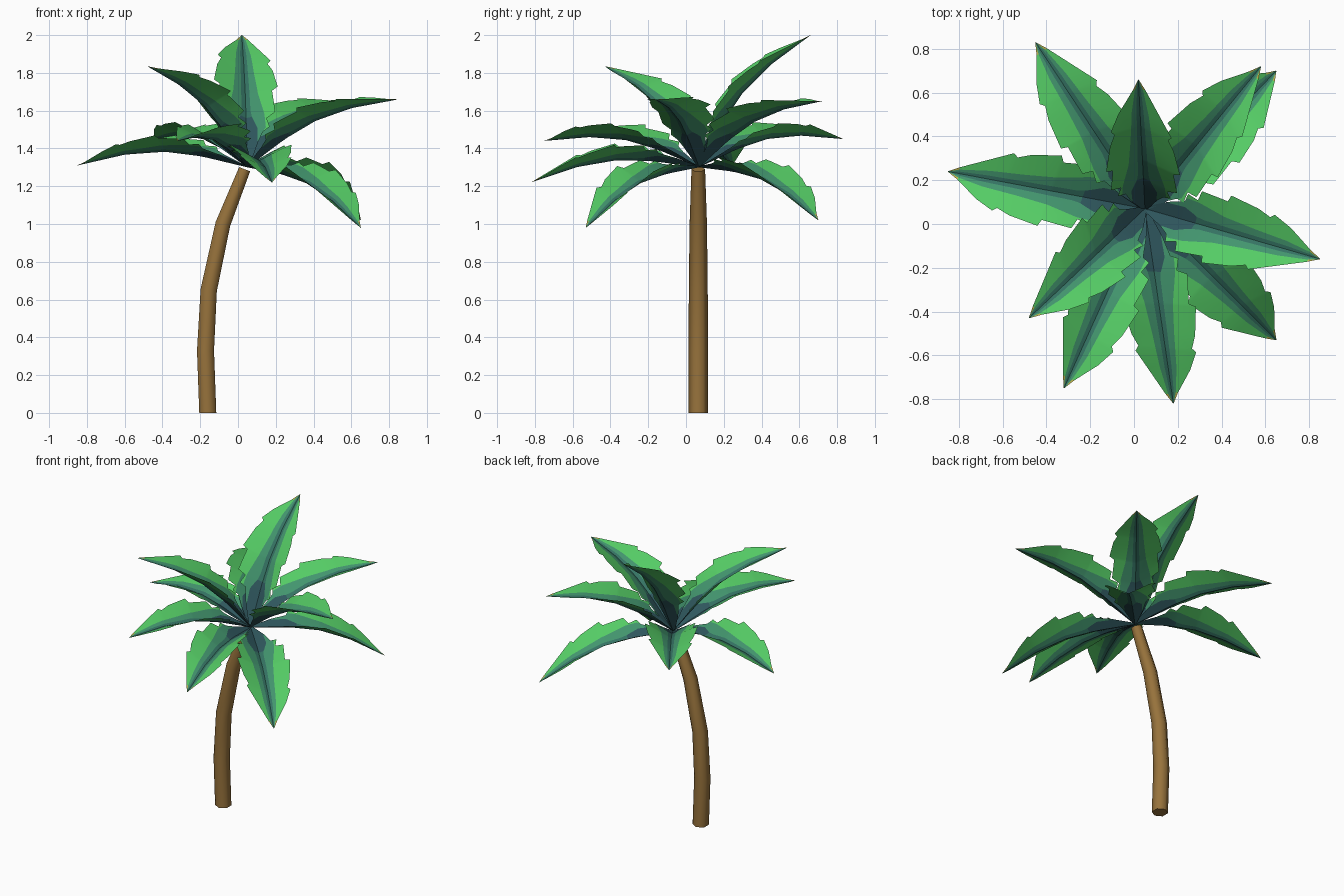
import bpy, bmesh, math
from mathutils import Vector

if "Cube" in bpy.data.objects:
    bpy.data.objects.remove(bpy.data.objects["Cube"])


def material(name, rgb):
    m = bpy.data.materials.new(name)
    m.diffuse_color = (*rgb, 1)
    m.use_nodes = True
    m.node_tree.nodes["Principled BSDF"].inputs["Base Color"].default_value = m.diffuse_color
    return m


bark = material("bark_brown", (0.31, 0.17, 0.045))
leaf_mats = [material("deep_teal", (0.028, 0.095, 0.11)),
             material("rib_teal", (0.035, 0.17, 0.125)),
             material("band_teal_green", (0.055, 0.30, 0.155)),
             material("leaf_green", (0.09, 0.60, 0.13)),
             material("dry_tip", (0.50, 0.45, 0.07))]


def interp(table, t):
    for (a, va), (b, vb) in zip(table, table[1:]):
        if t <= b:
            return va + (vb - va) * (t - a) / (b - a)
    return table[-1][1]


def finish(bm, name, mats):
    me = bpy.data.meshes.new(name)
    bm.to_mesh(me)
    bm.free()
    for m in mats:
        me.materials.append(m)
    ob = bpy.data.objects.new(name, me)
    bpy.context.collection.objects.link(ob)
    return ob


# Curved, tapering six-sided trunk: x, z, radius, lean of the ring
bm = bmesh.new()
SIDES = 6
rings = []
for x, z, r, lean in [(-0.16, 0, 0.052, 0), (-0.172, 0.33, 0.052, 0.0),
                      (-0.155, 0.65, 0.05, 0.15), (-0.08, 1.0, 0.046, 0.29),
                      (0.035, 1.29, 0.036, 0.37)]:
    ring = []
    for i in range(SIDES):
        a = 2 * math.pi * (i + 0.5) / SIDES
        ring.append(bm.verts.new((x + r * math.cos(a) * math.cos(lean),
                                  0.065 + r * math.sin(a),
                                  z - r * math.cos(a) * math.sin(lean))))
    rings.append(ring)
for lo, hi in zip(rings, rings[1:]):
    for i in range(SIDES):
        j = (i + 1) % SIDES
        bm.faces.new((lo[i], lo[j], hi[j], hi[i])).smooth = True
bm.faces.new(rings[0][::-1])
bm.faces.new(rings[-1])
finish(bm, "trunk", [bark])

# Frond template: distance along the chord against each measure
LENGTH = 0.915
SPINE = [(0, 0), (0.25, 0.056), (0.45, 0.078), (0.66, 0.06), (LENGTH, 0)]
OUTLINE = [(0, 0.01), (0.13, 0.06), (0.20, 0.085), (0.215, 0.12), (0.27, 0.105),
           (0.29, 0.15), (0.33, 0.147), (0.43, 0.138), (0.445, 0.168), (0.58, 0.145),
           (0.64, 0.122), (0.66, 0.138), (0.74, 0.1), (0.865, 0.029), (LENGTH, 0.001)]
BASE = [(0, 0.01), (0.13, 0.055), (0.215, 0.058), (0.29, 0.03), (0.33, 0.024),
        (0.74, 0.016), (0.865, 0.009), (LENGTH, 0.0004)]
BAND = [(0, 0.01), (0.13, 0.06), (0.20, 0.085), (0.215, 0.10), (0.29, 0.095), (0.43, 0.065),
        (0.58, 0.05), (0.74, 0.038), (0.865, 0.018), (LENGTH, 0.0007)]
RISE = [(0, 0.55), (0.4, 0.55), (0.7, 0.42), (LENGTH, 0.35)]  # upward fold of each half


def frond(name, tip):
    base = Vector((0.05, 0.07, 1.3))
    chord = Vector(tip) - base
    d = chord.normalized()
    side = Vector((0, 0, 1)).cross(d).normalized()
    up = d.cross(side)
    k = chord.length / LENGTH
    bm = bmesh.new()
    for s in (-1, 1):
        prev = None
        for t, w in OUTLINE:
            # shift the teeth of one half so the edges are not identical
            shift = 0.025 * s if 0.15 < t < 0.8 else 0
            row = []
            for o in (0, min(interp(BASE, t), w), min(interp(BAND, t), w), w):
                u = t + shift * o / w
                row.append(bm.verts.new(base + k * (
                    d * u + side * s * o + up * (interp(SPINE, u) + interp(RISE, u) * o))))
            if prev:
                pt, pr = prev
                for i in range(3):
                    q = (pr[i], row[i], row[i + 1], pr[i + 1])
                    f = bm.faces.new(q if s > 0 else q[::-1])
                    f.smooth = True
                    # centre rib, band, blade; dark base wedge and dry tip edge
                    f.material_index = (0, 2, 3)[i] if t < 0.3 else i + 1
                    if t < 0.14:
                        f.material_index = 0
                    elif t > 0.9 and i == 2:
                        f.material_index = 4
            prev = (t, row)
    # drop the zero-width slivers near the base and blend the normals
    bmesh.ops.dissolve_degenerate(bm, dist=0.0001, edges=bm.edges)
    finish(bm, name, leaf_mats)


# Ten fronds around the crown, placed by their tips
TIPS = [(-0.85, 0.24, 1.31), (-0.45, 0.83, 1.45), (0.02, 0.66, 2.0),
        (0.58, 0.72, 1.65), (0.65, 0.70, 1.02), (0.85, -0.16, 1.66),
        (0.65, -0.53, 0.98), (0.18, -0.82, 1.22), (-0.32, -0.75, 1.44),
        (-0.48, -0.43, 1.835)]
for n, tip in enumerate(TIPS, 1):
    frond(f"frond_{n}", tip)
